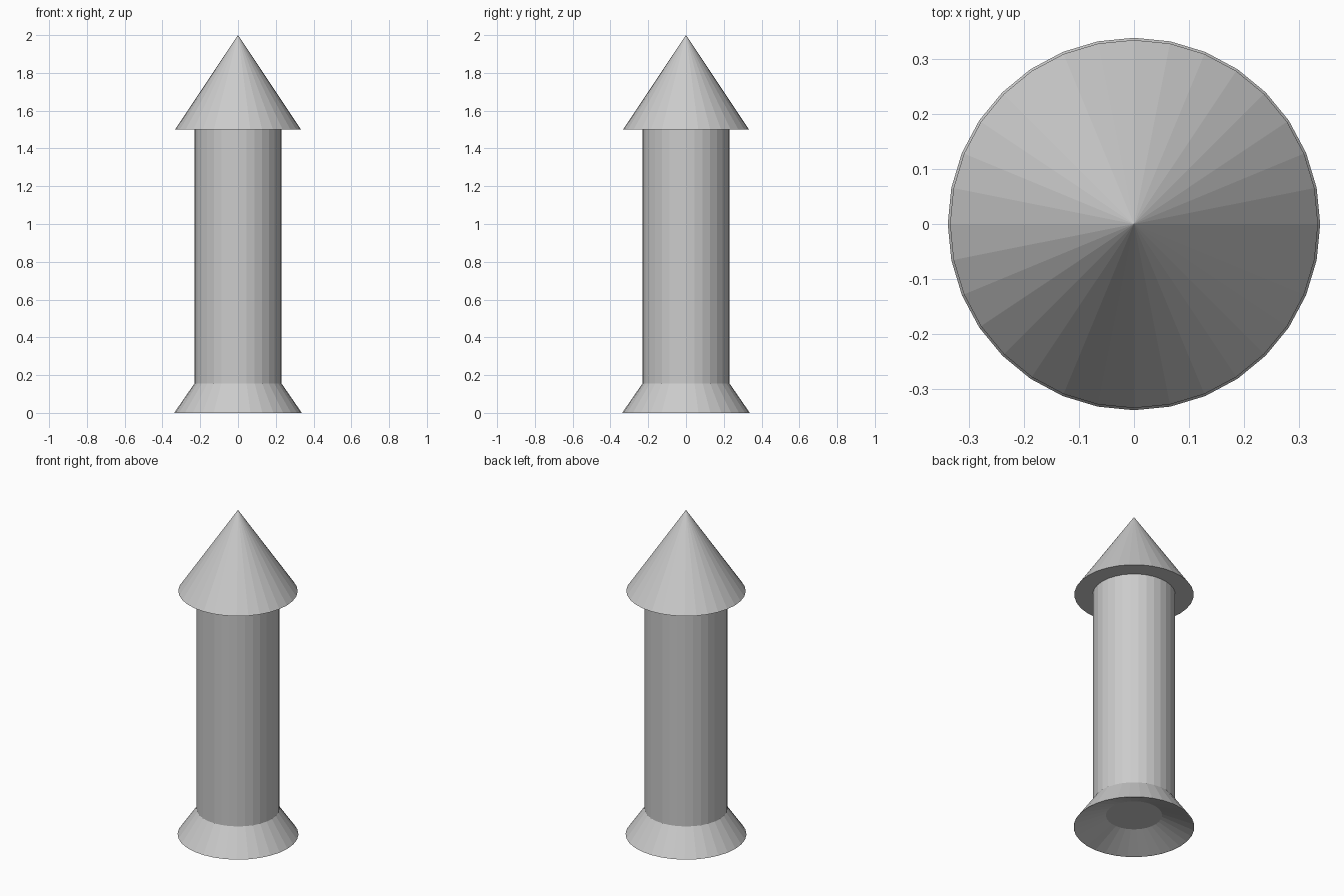
import bpy
import bmesh
from math import cos, sin, tau

if "Cube" in bpy.data.objects:
    bpy.data.objects.remove(bpy.data.objects["Cube"])

SIDES = 32


def lathe(name, profile):
    """Spin a (radius, z) profile round z; open ends get caps, radius 0 gives a tip."""
    bm = bmesh.new()
    rings = []
    for r, z in profile:
        if r == 0:
            rings.append([bm.verts.new((0, 0, z))])
        else:
            rings.append([bm.verts.new((r * cos(tau * i / SIDES), r * sin(tau * i / SIDES), z))
                          for i in range(SIDES)])
    for low, high in zip(rings, rings[1:]):
        for i in range(SIDES):
            j = (i + 1) % SIDES
            if len(high) == 1:
                bm.faces.new((low[i], low[j], high[0]))
            else:
                bm.faces.new((low[i], low[j], high[j], high[i]))
    for ring in (rings[0], rings[-1]):
        if len(ring) > 1:
            bm.faces.new(ring)
    bmesh.ops.recalc_face_normals(bm, faces=bm.faces)
    mesh = bpy.data.meshes.new(name)
    bm.to_mesh(mesh)
    bm.free()
    obj = bpy.data.objects.new(name, mesh)
    bpy.context.collection.objects.link(obj)
    return obj


# Pointed nose with a flat overhanging underside
lathe("nose_cone", [(0.334, 1.5), (0, 2.0)])

# Straight body, and flared skirt with a shallow dish underneath
lathe("body_and_skirt", [(0.157, 0.075), (0.333, 0.0), (0.338, 0.0),
                         (0.231, 0.155), (0.231, 1.5)])
